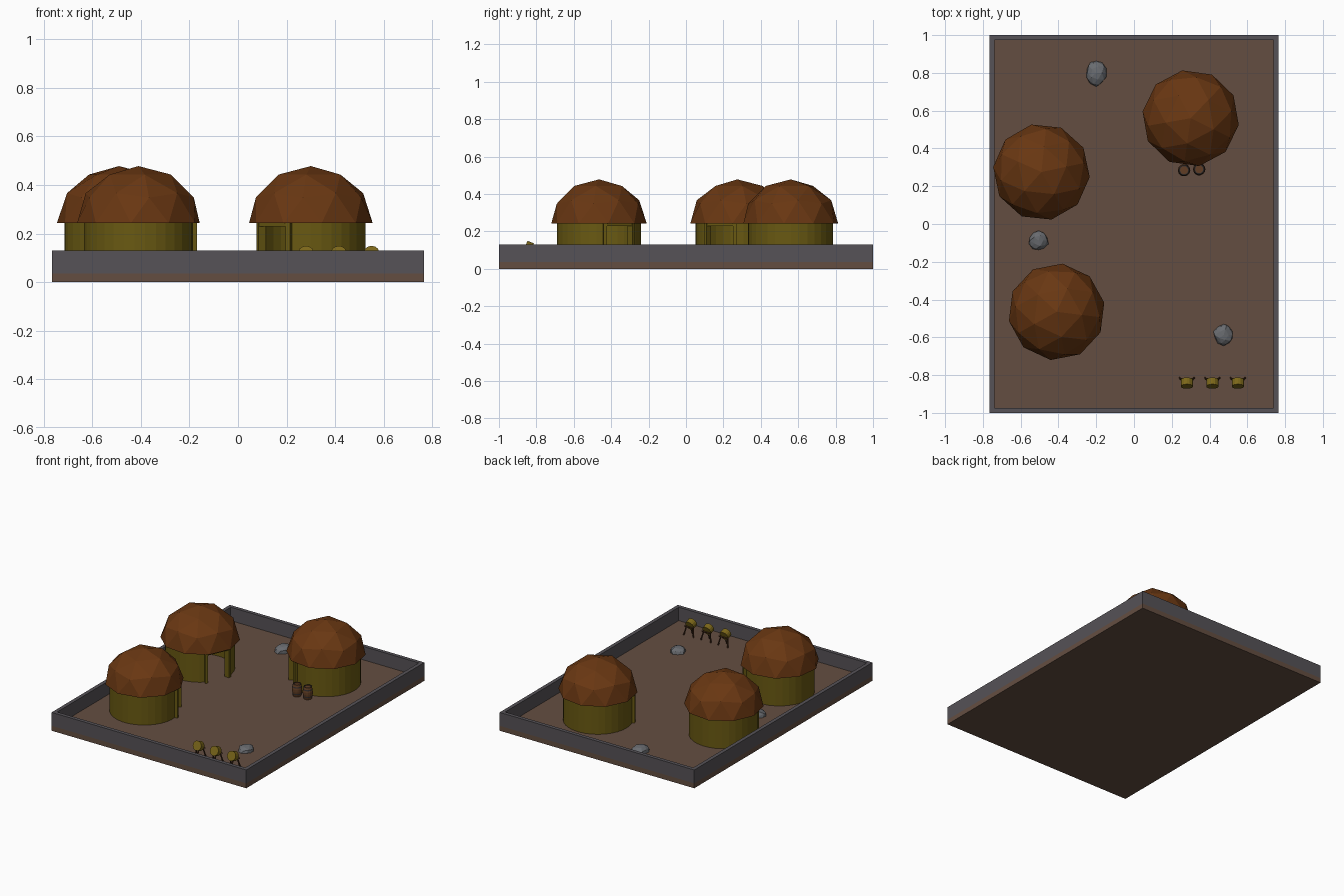
import bpy, bmesh, math, random
from math import sin, cos, radians, pi
from mathutils import Matrix, Vector

cube = bpy.data.objects.get("Cube")
if cube:
    bpy.data.objects.remove(cube, do_unlink=True)
random.seed(4)
GROUND = 0.035


def material(name, r, g, b):
    m = bpy.data.materials.new(name)
    m.use_nodes = True
    m.diffuse_color = (r, g, b, 1)
    m.node_tree.nodes["Principled BSDF"].inputs["Base Color"].default_value = (r, g, b, 1)
    return m


EARTH = material("earth brown", 0.127, 0.076, 0.053)
STONE = material("wall grey", 0.093, 0.085, 0.095)
ROCK = material("rock grey", 0.14, 0.147, 0.16)
THATCH = material("thatch orange brown", 0.141, 0.038, 0.006)
CLAY = material("mustard clay", 0.141, 0.1, 0.006)
STRAW = material("straw yellow", 0.2, 0.135, 0.01)
WOOD = material("barrel wood", 0.12, 0.048, 0.018)
DARK = material("dark wood", 0.06, 0.025, 0.01)
IRON = material("iron band", 0.035, 0.03, 0.03)


def finish(bm, name, mats, matrix=Matrix()):
    bmesh.ops.recalc_face_normals(bm, faces=bm.faces)
    me = bpy.data.meshes.new(name)
    bm.to_mesh(me)
    bm.free()
    for m in mats:
        me.materials.append(m)
    ob = bpy.data.objects.new(name, me)
    ob.matrix_world = matrix
    bpy.context.collection.objects.link(ob)
    return ob


def box(name, lo, hi, mat, matrix=Matrix()):
    bm = bmesh.new()
    lo, hi = Vector(lo), Vector(hi)
    bmesh.ops.create_cube(bm, size=1, matrix=Matrix.Translation((lo + hi) / 2) @ Matrix.Diagonal((*(hi - lo), 1)))
    return finish(bm, name, [mat], matrix)


def rod(name, a, b, radius, mat, matrix=Matrix(), sides=6):
    a, b = Vector(a), Vector(b)
    d = b - a
    bm = bmesh.new()
    bmesh.ops.create_cone(bm, cap_ends=True, segments=sides, radius1=radius, radius2=radius, depth=d.length,
                          matrix=Matrix.Translation((a + b) / 2) @ d.to_track_quat('Z', 'Y').to_matrix().to_4x4())
    return finish(bm, name, [mat], matrix)


# Ground slab and the low wall around it
X, Y, T, TOP = 0.765, 1.0, 0.026, 0.13
box("ground", (-X, -Y, 0), (X, Y, GROUND), EARTH)
for s, side in ((-1, "right"), (1, "left")):
    a, b = sorted((s * X, s * (X - T)))
    box("boundary_wall_" + side, (a, -Y, GROUND), (b, Y, TOP), STONE)
for s, side in ((-1, "front"), (1, "back")):
    a, b = sorted((s * Y, s * (Y - T)))
    box("boundary_wall_" + side, (T - X, a, GROUND), (X - T, b, TOP), STONE)


# Round huts, with the doorway on local +x
def hut(name, x, y, door):
    place = Matrix.Translation((x, y, 0)) @ Matrix.Rotation(radians(door), 4, 'Z')
    eave, half, radius, steps = 0.245, radians(21), 0.225, 28
    arc = [half + (2 * pi - 2 * half) * i / steps for i in range(steps + 1)]
    ring = [(radius * cos(t), radius * sin(t)) for t in arc]
    ring_in = [(px * 0.94, py * 0.94) for px, py in ring]

    # Curved wall, open at the doorway
    bm = bmesh.new()
    rows = [[bm.verts.new((px, py, z)) for px, py in r]
            for r, z in ((ring, GROUND), (ring, eave), (ring_in, eave), (ring_in, GROUND))]
    for j in range(4):
        p, q = rows[j], rows[(j + 1) % 4]
        for i in range(steps):
            bm.faces.new((p[i], p[i + 1], q[i + 1], q[i]))
    for end in (0, -1):
        bm.faces.new([r[end] for r in rows])
    finish(bm, name + "_wall", [CLAY], place)

    # Door frame
    for s, side in ((-1, "right"), (1, "left")):
        turn = place @ Matrix.Rotation(s * half, 4, 'Z')
        box(name + "_door_post_" + side, (0.208, -0.01, GROUND), (0.243, 0.01, eave), CLAY, turn)
    box(name + "_lintel", (0.197, -0.08, 0.23), (0.227, 0.08, eave), CLAY, place)

    # Faceted half dome roof
    bm = bmesh.new()
    bmesh.ops.create_icosphere(bm, subdivisions=2, radius=1)
    bmesh.ops.delete(bm, geom=[v for v in bm.verts if v.co.z < -0.05], context='VERTS')
    bmesh.ops.holes_fill(bm, edges=[e for e in bm.edges if e.is_boundary])
    shape = Matrix.Translation((0, 0, 0.243)) @ Matrix.Rotation(pi, 4, 'Z') @ Matrix.Diagonal((0.257, 0.257, 0.235, 1))
    bm.transform(shape)
    finish(bm, name + "_roof", [THATCH], place)


hut("back_hut", 0.30, 0.56, 226)
hut("side_hut", -0.49, 0.275, -24)
hut("front_hut", -0.41, -0.465, 29)


# Half-buried rocks
def rock(name, x, y, rx, ry, rz):
    bm = bmesh.new()
    bmesh.ops.create_icosphere(bm, subdivisions=2, radius=1)
    for v in bm.verts:
        v.co *= random.uniform(0.88, 1.06)
    bm.transform(Matrix.Diagonal((rx, ry, rz, 1)))
    bmesh.ops.bisect_plane(bm, geom=bm.verts[:] + bm.edges[:] + bm.faces[:], plane_co=(0, 0, -0.005),
                           plane_no=(0, 0, -1), clear_outer=True)
    finish(bm, name, [ROCK], Matrix.Translation((x, y, GROUND)))


rock("back_rock", -0.20, 0.80, 0.056, 0.07, 0.045)
rock("middle_rock", -0.505, -0.088, 0.053, 0.055, 0.04)
rock("front_rock", 0.475, -0.587, 0.055, 0.058, 0.04)


# Lathed barrels with iron bands and a rim
def barrel(name, x, y):
    profile = [(0.026, 0), (0.03, 0.015), (0.031, 0.023), (0.033, 0.035), (0.033, 0.052),
               (0.031, 0.063), (0.03, 0.071), (0.027, 0.085), (0.021, 0.085), (0.021, 0.08)]
    banded = (1, 5, 7)
    n = 14
    bm = bmesh.new()
    rows = [[bm.verts.new((r * cos(2 * pi * i / n), r * sin(2 * pi * i / n), z)) for i in range(n)]
            for r, z in profile]
    for j in range(len(rows) - 1):
        for i in range(n):
            k = (i + 1) % n
            f = bm.faces.new((rows[j][i], rows[j][k], rows[j + 1][k], rows[j + 1][i]))
            f.material_index = 1 if j in banded else 0
    for r in (rows[0], rows[-1]):
        bm.faces.new(r)
    finish(bm, name, [WOOD, IRON], Matrix.Translation((x, y, GROUND)))


barrel("barrel_right", 0.265, 0.285)
barrel("barrel_left", 0.345, 0.29)


# Straw targets on splayed legs
for i, x in enumerate((0.28, 0.415, 0.55)):
    place = Matrix.Translation((x, -0.84, GROUND))
    name = "target_%d" % (i + 1)
    rod(name + "_straw", (0, -0.02, 0.084), (0, 0.015, 0.07), 0.033, STRAW, place, 14)
    rod(name + "_crossbar", (-0.036, 0.02, 0.062), (0.036, 0.02, 0.062), 0.005, DARK, place)
    for s, side in ((-1, "right"), (1, "left")):
        rod(name + "_leg_" + side, (s * 0.022, 0.005, 0.085), (s * 0.038, 0.025, 0), 0.005, DARK, place)
    rod(name + "_leg_front", (0, 0, 0.05), (0, -0.022, 0), 0.005, DARK, place)
